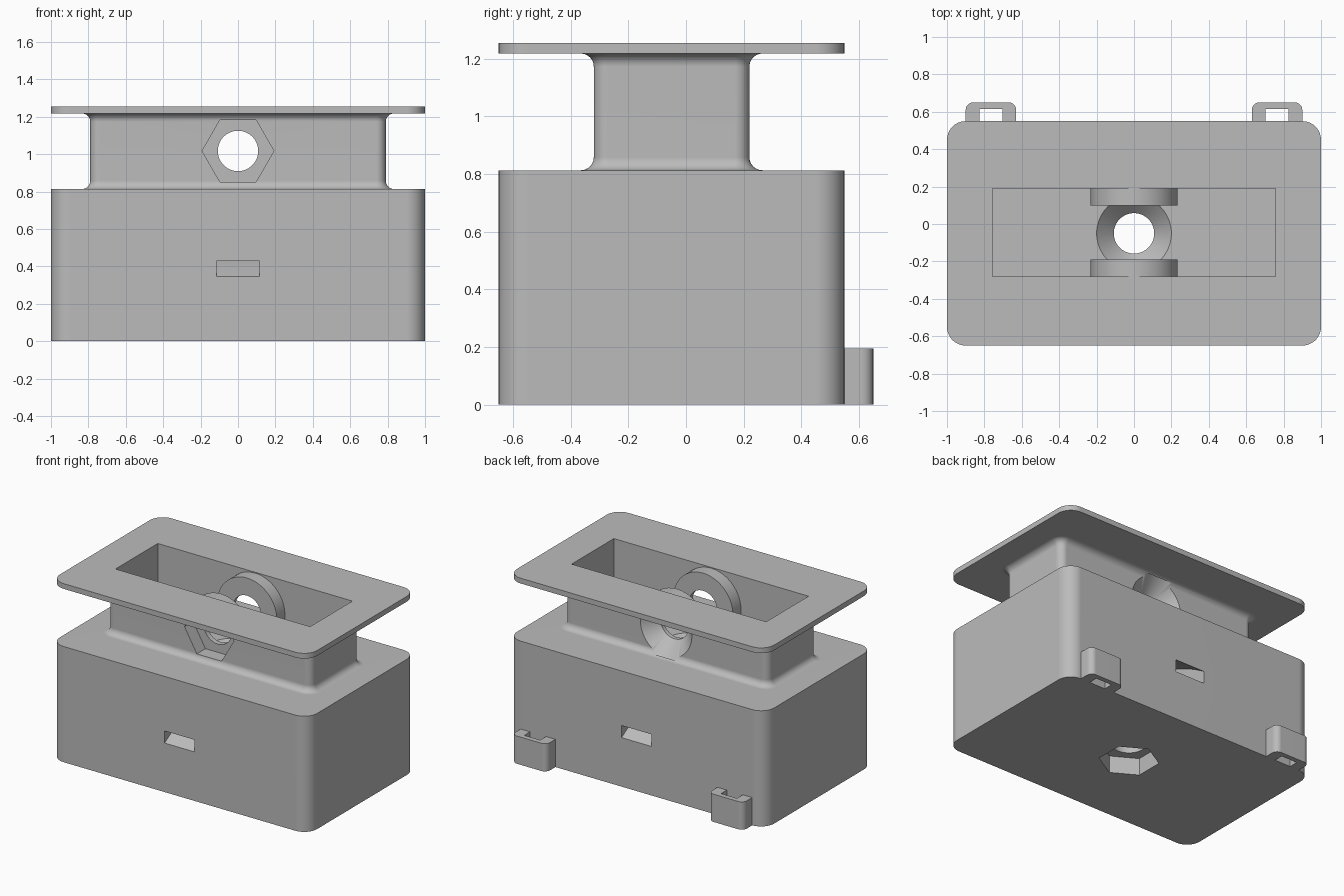
import bpy, bmesh, math
from mathutils import Matrix, Vector

if "Cube" in bpy.data.objects:
    bpy.data.objects.remove(bpy.data.objects["Cube"])

CY = -0.05            # body centre in y
AXIS_Z = 1.017        # height of the cross bolt

grey = bpy.data.materials.new("grey plastic")
grey.diffuse_color = (0.50, 0.50, 0.50, 1)
grey.use_nodes = True
grey.node_tree.nodes["Principled BSDF"].inputs["Base Color"].default_value = grey.diffuse_color


def make(name, bm):
    bmesh.ops.recalc_face_normals(bm, faces=bm.faces)
    me = bpy.data.meshes.new(name)
    bm.to_mesh(me)
    bm.free()
    me.materials.append(grey)
    ob = bpy.data.objects.new(name, me)
    bpy.context.collection.objects.link(ob)
    return ob


def rounded(hx, hy, r, n=8):
    pts = []
    for q, (sx, sy) in enumerate([(1, 1), (-1, 1), (-1, -1), (1, -1)]):
        for i in range(n + 1):
            a = math.pi / 2 * (q + i / n)
            pts.append((sx * (hx - r) + r * math.cos(a), sy * (hy - r) + r * math.sin(a)))
    return pts


def loft(name, rings):
    """Closed solid through rings of equal point counts."""
    bm = bmesh.new()
    vs = [[bm.verts.new(p) for p in ring] for ring in rings]
    n = len(vs[0])
    for a, b in zip(vs, vs[1:]):
        for i in range(n):
            bm.faces.new((a[i], a[(i + 1) % n], b[(i + 1) % n], b[i]))
    bm.faces.new(vs[0][::-1])
    bm.faces.new(vs[-1])
    return make(name, bm)


def box(name, x0, x1, y0, y1, z0, z1):
    return loft(name, [[(x0, y0, z), (x1, y0, z), (x1, y1, z), (x0, y1, z)] for z in (z0, z1)])


def round_bar(name, r1, r2, start, end, n=64, turn=0):
    """Cylinder, cone or prism from start to end."""
    start, end = Vector(start), Vector(end)
    d = end - start
    bm = bmesh.new()
    bmesh.ops.create_cone(bm, cap_ends=True, segments=n, radius1=r1, radius2=r2, depth=d.length)
    rot = Matrix.Rotation(math.pi / 2, 4, 'X') if abs(d.y) > abs(d.z) else Matrix.Identity(4)
    if (rot @ Vector((0, 0, 1))).dot(d) < 0:
        rot = Matrix.Rotation(math.pi, 4, 'X') @ rot
    bm.transform(Matrix.Translation((start + end) / 2) @ rot @ Matrix.Rotation(turn, 4, 'Z'))
    return make(name, bm)


def combine(target, tool, op):
    m = target.modifiers.new(op, 'BOOLEAN')
    m.operation, m.object, m.solver = op, tool, 'EXACT'
    bpy.context.view_layer.objects.active = target
    bpy.ops.object.modifier_apply(modifier=m.name)
    bpy.data.objects.remove(tool)


def smooth(ob):
    bpy.ops.object.select_all(action='DESELECT')
    ob.select_set(True)
    bpy.context.view_layer.objects.active = ob
    bpy.ops.object.shade_smooth_by_angle(angle=math.radians(30))
    ob.modifiers.new("flat caps", 'WEIGHTED_NORMAL').keep_sharp = True


# Block, filleted neck and top flange as one lofted solid
levels = [(0, 1, 0.6, 0.1), (0.813, 1, 0.6, 0.1)]
F, LOW, HIGH = 0.045, 0.813, 1.218
flare = [(F * (1 - math.sin(a)), F * (1 - math.cos(a)))
         for a in (math.pi / 2 * i / 6 for i in range(7))]
levels += [(LOW + h, 0.79 + o, 0.27 + o, 0.05 + o)
           for o, h in reversed([(o, F - k) for (k, o) in [(F - h, o) for o, h in flare]])]
levels += [(HIGH - h, 0.79 + o, 0.27 + o, 0.05 + o) for o, h in flare]
levels += [(HIGH, 1, 0.6, 0.1), (1.255, 1, 0.6, 0.1)]
# order the neck levels from bottom to top
levels = levels[:2] + sorted(levels[2:-2]) + levels[-2:]
body = loft("body", [[(x, y + CY, z) for x, y in rounded(hx, hy, r)] for z, hx, hy, r in levels])

# Pocket in the top
combine(body, box("pocket", -0.757, 0.757, -0.28, 0.19, 0.79, 1.4), 'DIFFERENCE')

# Round bosses on the pocket walls
for y0, y1 in ((-0.295, -0.19), (0.10, 0.205)):
    combine(body, round_bar("boss", 0.232, 0.232, (0, y0, AXIS_Z), (0, y1, AXIS_Z)), 'UNION')

# Cross bolt: shaft hole, nut recess in front, countersink behind
combine(body, round_bar("shaft", 0.108, 0.108, (0, -0.5, AXIS_Z), (0, 0.4, AXIS_Z)), 'DIFFERENCE')
combine(body, round_bar("nut", 0.192, 0.192, (0, -0.5, AXIS_Z), (0, -0.225, AXIS_Z), 6,
                        math.pi / 2), 'DIFFERENCE')
combine(body, round_bar("sink", 0.22, 0.1, (0, 0.24, AXIS_Z), (0, 0.12, AXIS_Z)), 'DIFFERENCE')

# Upright bolt: shaft hole, nut recess below, countersink in the pocket floor
combine(body, round_bar("shaft", 0.108, 0.108, (0, CY, -0.1), (0, CY, 0.9)), 'DIFFERENCE')
combine(body, round_bar("nut", 0.192, 0.192, (0, CY, -0.1), (0, CY, 0.12), 6), 'DIFFERENCE')
combine(body, round_bar("sink", 0.1, 0.21, (0, CY, 0.69), (0, CY, 0.80)), 'DIFFERENCE')

# Arched strap tunnel from front to back
rings = []
for i in range(21):
    u = -0.65 + 1.3 * i / 20
    z = 0.345 + 0.54 * (0.36 - u * u)
    rings.append([(x, u + CY, z + h) for x, h in
                  ((-0.115, 0), (0.115, 0), (0.115, 0.085), (-0.115, 0.085))])
combine(body, loft("strap_tunnel", rings), 'DIFFERENCE')
smooth(body)

# Two strap loops at the foot of the back
for side, label in ((1, "right"), (-1, "left")):
    r, n = 0.04, 6
    arc = [(0.095 + r * math.sin(a), 0.61 + r * math.cos(a))
           for a in (math.pi / 2 * (1 - i / n) for i in range(n + 1))]
    half = [(0.135, 0.55)] + arc
    hole = [(0.062, 0.615), (0.062, 0.55)]
    outline = half + [(-x, y) for x, y in reversed(half)]
    outline += [(-x, y) for x, y in reversed(hole)] + hole
    smooth(loft(label + "_loop", [[(side * 0.765 + x, y, z) for x, y in outline]
                                  for z in (0, 0.195)]))
